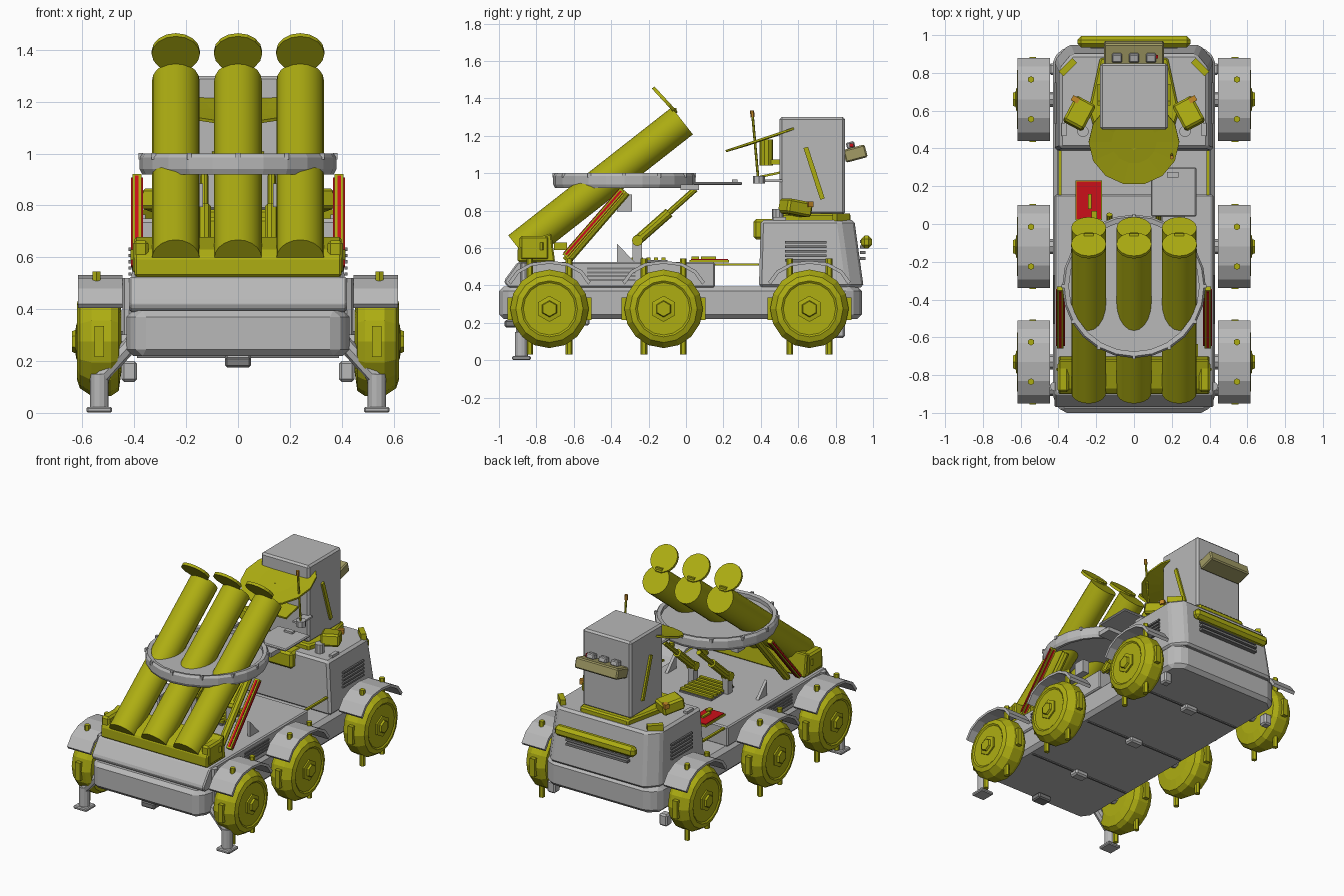
import bpy, bmesh, math
from mathutils import Vector, Matrix

if "Cube" in bpy.data.objects:
    bpy.data.objects.remove(bpy.data.objects["Cube"])


def mat(name, r, g, b):
    m = bpy.data.materials.new(name)
    m.diffuse_color = (r, g, b, 1)
    m.use_nodes = True
    m.node_tree.nodes["Principled BSDF"].inputs["Base Color"].default_value = m.diffuse_color
    return m


GREY = mat("light grey", 0.48, 0.48, 0.48)
OLIVE = mat("olive", 0.42, 0.42, 0.006)
RED = mat("red", 0.6, 0.005, 0.01)
TAN = mat("tan", 0.36, 0.33, 0.13)
ORANGE = mat("orange", 0.55, 0.25, 0.02)
DARK = mat("dark grey", 0.2, 0.2, 0.2)


def finish(name, bm, m, bevel=0, smooth=False):
    bmesh.ops.recalc_face_normals(bm, faces=bm.faces)
    me = bpy.data.meshes.new(name)
    bm.to_mesh(me)
    bm.free()
    me.materials.append(m)
    o = bpy.data.objects.new(name, me)
    bpy.context.collection.objects.link(o)
    if bevel:
        b = o.modifiers.new("bevel", "BEVEL")
        b.width, b.segments = bevel, 1
    if smooth:
        bpy.context.view_layer.objects.active = o
        o.select_set(True)
        bpy.ops.object.shade_smooth_by_angle(angle=math.radians(35))
        o.select_set(False)
    return o


def box(name, c, s, m, rot=(0, 0, 0), bevel=0):
    """Box from centre, size and XYZ rotation in degrees."""
    bm = bmesh.new()
    bmesh.ops.create_cube(bm, size=1)
    r = Matrix.Identity(4)
    for ang, ax in zip(rot, "XYZ"):
        r = Matrix.Rotation(math.radians(ang), 4, ax) @ r
    bm.transform(Matrix.Translation(c) @ r @ Matrix.Diagonal((*s, 1)))
    return finish(name, bm, m, bevel)


def rod(name, a, b, r, m, n=12, r2=None, smooth=False):
    """Cylinder or cone between two points."""
    a, b = Vector(a), Vector(b)
    d = b - a
    bm = bmesh.new()
    bmesh.ops.create_cone(bm, cap_ends=True, segments=n, radius1=r,
                          radius2=r if r2 is None else r2, depth=d.length)
    bm.transform(Matrix.Translation((a + b) / 2) @ d.to_track_quat("Z", "Y").to_matrix().to_4x4())
    return finish(name, bm, m, 0, smooth)


def prism(name, pts, lo, hi, axis, m, bevel=0):
    """Outline extruded along x (points are y,z) or along z (points are x,y)."""
    put = (lambda p, t: (t, *p)) if axis == "x" else (lambda p, t: (*p, t))
    bm = bmesh.new()
    f = bm.faces.new([bm.verts.new(put(p, lo)) for p in pts])
    ext = bmesh.ops.extrude_face_region(bm, geom=[f])
    step = Vector(put((0, 0), hi - lo))
    for v in ext["geom"]:
        if isinstance(v, bmesh.types.BMVert):
            v.co += step
    return finish(name, bm, m, bevel)


def lathe(name, profile, m, n, mtx, closed=False):
    """Profile of (radius, height) spun about local z."""
    bm = bmesh.new()
    rings = [[bm.verts.new((r * math.cos(math.tau * i / n), r * math.sin(math.tau * i / n), h))
              for i in range(n)] for r, h in profile]
    pairs = list(zip(rings, rings[1:])) + ([(rings[-1], rings[0])] if closed else [])
    for p, q in pairs:
        for i in range(n):
            j = (i + 1) % n
            bm.faces.new((p[i], p[j], q[j], q[i]))
    if not closed:
        bm.faces.new(rings[0])
        bm.faces.new(rings[-1])
    bm.transform(mtx)
    return finish(name, bm, m)


# Lower chassis and front deck
prism("chassis", [(-.38, -1), (.38, -1), (.43, -.93), (.43, .88), (.36, .94), (-.36, .94),
                  (-.43, .88), (-.43, -.93)], .22, .395, "z", GREY, .025)
prism("deck", [(-.97, .41), (-.97, .43), (-.9, .525), (.155, .525), (.155, .39), (-.95, .39)],
      -.42, .42, "x", GREY, .008)
for y in (-.55, 0, .55):
    box("belly_hook", (0, y, .205), (.1, .07, .04), GREY, bevel=.01)
    box("belly_seam", (0, y, .218), (.78, .012, .012), DARK)
box("tow_hook", (0, -.93, .195), (.1, .08, .04), DARK, bevel=.008)

# Rear cabin
cab = [(-.42, .39), (.42, .39), (.42, .87), (.35, .95), (-.35, .95), (-.42, .87)]
o = prism("cabin", cab, .39, .75, "z", GREY, .015)
for v in o.data.vertices:
    if v.co.z > .7:
        v.co.x *= .94
        v.co.y = .40 if v.co.y < .5 else v.co.y - .05
for z in (.565, .595, .625, .655):
    box("rear_vent_slat", (0, .945, z - .02), (.46, .03, .016), DARK)
box("light_bar", (0, .965, .632), (.6, .06, .07), OLIVE, bevel=.02)

# Wheels with hubs, tread blocks and arched guards
tyre = [(.12, -.085), (.19, -.075), (.21, -.045), (.21, .03), (.18, .075), (.15, .085), (.14, .078), (.07, .078)]
hub = [(.07, .07), (.07, .088), (.045, .092), (.04, .105), (.02, .105)]
arch = [(-.22, .42), (-.175, .48), (-.1, .52), (0, .532), (.1, .52), (.175, .48), (.22, .42)]
for y in (-.73, -.12, .66):
    for s in (-1, 1):
        mtx = Matrix.Translation((s * .535, y, .275)) @ Matrix.Rotation(s * math.pi / 2, 4, "Y")
        lathe("wheel", tyre, OLIVE, 16, mtx)
        lathe("hub", hub, OLIVE, 6, mtx)
        rod("axle", (s * .38, y, .275), (s * .47, y, .275), .04, GREY, 8)
        for d in (-1, 1):
            box("tread_block", (s * .535, y + d * .21, .275), (.035, .03, .12), OLIVE)
            rod("guard_bolt", (s * .545, y + d * .105, .03), (s * .545, y + d * .105, .545), .018, OLIVE, 6)
        band = [(y + a, b) for a, b in arch] + [(y + a * .94, b - .016) for a, b in reversed(arch)]
        prism("wheel_guard", band, s * .445, s * .617, "x", GREY)

for s in (-1, 1):
    # Stabiliser jacks and small rear mounts
    rod("jack_leg", (s * .535, -.88, .02), (s * .535, -.88, .15), .035, GREY)
    rod("jack_arm", (s * .535, -.88, .13), (s * .40, -.88, .28), .03, GREY, 8)
    rod("jack_post", (s * .42, -.86, .3), (s * .42, -.86, .52), .025, GREY, 8)
    box("jack_foot", (s * .535, -.88, .012), (.1, .1, .022), GREY, bevel=.006)
    box("rear_mount", (s * .42, .82, .16), (.06, .06, .08), GREY, bevel=.01)
    # Side vents and rails
    for i in range(5):
        box("cabin_vent_slat", (s * .416, .64, .535 + i * .024), (.012, .22, .012), DARK)
    for i in range(4):
        box("deck_vent_slat", (s * .42, -.4, .43 + i * .02), (.012, .26, .01), DARK)
    box("side_rail", (s * .392, .27, .512), (.016, .24, .012), OLIVE)
    # Striped side struts
    strut = ((.035, .47, .028), (.047, .45, .012))
    for n, sz, m in zip(("side_strut", "strut_stripe"), strut, (OLIVE, RED)):
        box(n, (s * .39, -.495, .735), sz, m, (49, 0, 0))
    box("strut_stripe_front", (s * .39, -.495, .735), (.014, .45, .034), RED, (49, 0, 0))
    # Lift pistons
    rod("piston_sleeve", (s * .13, -.26, .64), (s * .13, -.09, .79), .027, OLIVE, 10)
    rod("piston_rod", (s * .13, -.09, .79), (s * .13, .05, .915), .016, OLIVE, 8)
    rod("piston_pivot", (s * .10, -.26, .64), (s * .16, -.26, .64), .03, OLIVE, 8)
    box("piston_foot", (s * .13, -.26, .58), (.04, .05, .12), GREY)
    # Wedges, brackets, corner lamps
    prism("deck_wedge", [(-.37, .52), (-.37, .625), (-.27, .52)], s * .34 - .01, s * .34 + .01, "x", GREY)
    box("ring_bracket", (s * .16, -.33, .84), (.05, .08, .09), GREY)
    box("cradle_cheek", (s * .375, -.81, .6), (.06, .16, .13), OLIVE, bevel=.012)
    box("front_lamp", (s * .37, -.79, .61), (.04, .09, .04), OLIVE, (0, 0, s * -40))
    box("rear_lamp", (s * .35, .83, .765), (.035, .1, .04), OLIVE, (0, 0, s * 45))
    box("shoulder_box", (s * .29, .585, .815), (.12, .15, .08), OLIVE, (-10, 0, s * 28), .012)
    box("shoulder_light", (s * .31, .66, .835), (.04, .03, .03), ORANGE, (0, 0, s * 28))
    rod("shoulder_pivot", (s * .27, .49, .75), (s * .27, .49, .81), .03, GREY, 10)
    box("corner_clip", (s * .37, .5, .755), (.025, .07, .02), GREY)
    box("tower_bar", (s * .184, .685, 1.0), (.016, .025, .29), OLIVE, (18, 0, 0))

# Launch tubes with open lids
axis = Vector((0, .787, .617))
for x in (-.24, 0, .24):
    top = Vector((x, -.02, 1.28))
    rod("launch_tube", top - axis * 1.11, top, .092, OLIVE, 20, smooth=True)
    c, nrm = Vector((x, -.113, 1.39)), Vector((0, .74, .68))
    rod("tube_lid", c - nrm * .009, c + nrm * .009, .093, OLIVE, 16)
    box("lid_hinge", (x, -.066, 1.335), (.05, .03, .03), OLIVE)

# Cradle beneath the tubes
prism("cradle", [(-.9, .525), (-.9, .6), (-.87, .63), (-.72, .68), (-.7, .525)], -.4, .4, "x", OLIVE, .008)
for x in (-.34, .34):
    rod("cradle_brace", (x * .9, -.64, .53), (x * .9, -.32, .9), .025, OLIVE, 8)
box("cradle_step", (.3, -.67, .61), (.08, .07, .04), OLIVE)

# Turntable ring around the tubes
at = Matrix.Translation((0, -.33, 0))
lathe("ring_plate", [(.35, .935), (.35, .97)], GREY, 24, at)
lathe("ring_rim", [(.345, .925), (.37, .92), (.38, .94), (.38, .985), (.37, 1.0), (.345, .995)],
      GREY, 24, at, True)
for i in range(12):
    a = math.tau * i / 12
    box("ring_stud", (.375 * math.cos(a), -.33 + .375 * math.sin(a), .99), (.018, .018, .024), GREY)

# Deck fittings
box("hatch_plate", (.21, .17, .945), (.24, .26, .018), GREY, bevel=.006)
box("hatch_lip", (.205, .26, .96), (.06, .03, .014), GREY)
box("hatch_support", (.21, .02, .925), (.12, .1, .03), GREY)
box("panel_frame", (-.24, .125, .53), (.14, .21, .014), OLIVE)
box("red_panel", (-.24, .125, .538), (.128, .198, .008), RED)
box("panel_handle", (-.235, .12, .547), (.018, .08, .014), OLIVE)
box("panel_latch", (-.21, .05, .547), (.03, .04, .014), OLIVE)
box("grille_base", (0, -.22, .53), (.24, .24, .012), DARK)
for i in range(6):
    box("grille_slat", (0, -.32 + i * .04, .542), (.24, .022, .016), OLIVE)

# Sensor tower
prism("tower_base", [(-.2, .47), (.2, .47), (.24, .6), (.18, .88), (-.18, .88), (-.24, .6)],
      .74, .785, "z", OLIVE, .01)
box("tower_seat", (0, .42, .7), (.3, .12, .11), OLIVE, bevel=.015)
box("tower", (0, .675, 1.04), (.36, .35, .52), GREY, bevel=.012)
box("rear_sensor", (0, .905, 1.105), (.32, .12, .07), TAN, (15, 0, 0), .008)
for x in (-.09, 0, .09):
    box("sensor_lens", (x, .88, 1.15), (.055, .045, .035), GREY, (15, 0, 0), .006)
box("sensor_marker", (.12, .885, 1.15), (.015, .02, .02), RED)

# Tilted dish with feed
lathe("dish", [(.12, -.008), (.24, -.004), (.24, .008), (.12, .002)], OLIVE, 14,
      Matrix.Translation((0, .435, 1.19)) @ Matrix.Rotation(math.radians(18.5), 4, "X"))
rod("dish_feed", (0, .43, 1.04), (0, .43, 1.18), .036, OLIVE, 10)
box("feed_arm", (0, .46, 1.06), (.05, .1, .025), OLIVE)
box("feed_shelf", (0, .44, .99), (.2, .14, .012), OLIVE, (12, 0, 0))

# Whip antenna
rod("antenna_base", (.2, .39, .945), (.2, .39, .985), .032, GREY, 8)
box("antenna_bracket", (.17, .45, .96), (.06, .13, .012), GREY)
rod("antenna", (.2, .385, .98), (.2, .355, 1.32), .007, OLIVE, 6)
rod("antenna_tip", (.2, .356, 1.3), (.2, .353, 1.335), .011, ORANGE, 6)
